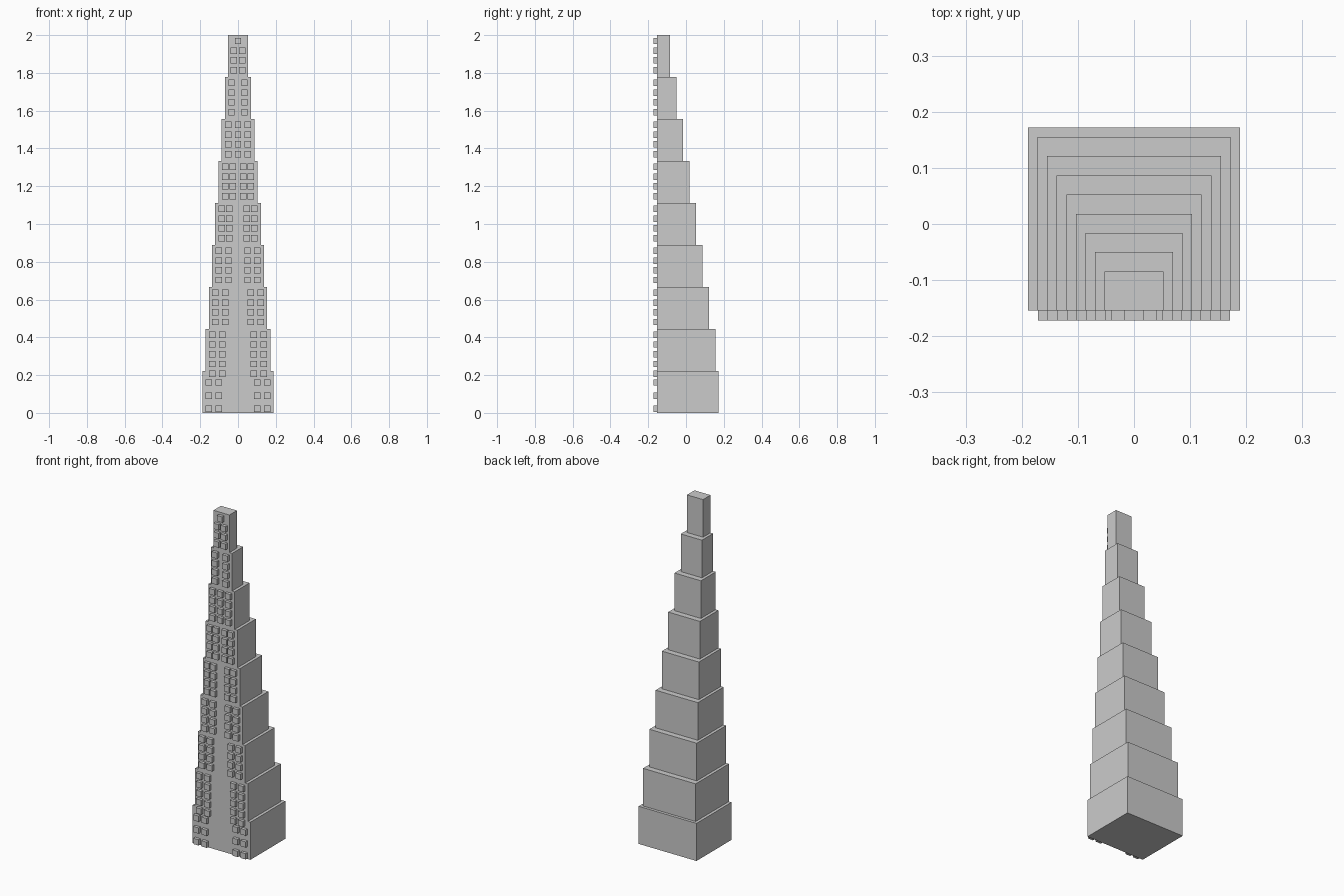
import bpy
import bmesh
from mathutils import Matrix, Vector

if "Cube" in bpy.data.objects:
    bpy.data.objects.remove(bpy.data.objects["Cube"])

stone = bpy.data.materials.new("grey stone")
stone.use_nodes = True
colour = (0.6, 0.6, 0.6, 1)
stone.diffuse_color = colour
stone.node_tree.nodes["Principled BSDF"].inputs["Base Color"].default_value = colour

TIERS = 9
TIER_H = 2 / TIERS
STEP = 0.0171          # narrowing of each side per tier
FRONT = -0.154         # shared flush front wall
WINDOW = 0.034         # window block width and height
DEPTH = 0.018          # how far windows stand out
ROW = 0.0515           # vertical window spacing


def add_box(bm, low, high):
    low, high = Vector(low), Vector(high)
    size = high - low
    matrix = Matrix.Translation((low + high) / 2) @ Matrix.Diagonal((*size, 1))
    bmesh.ops.create_cube(bm, size=1, matrix=matrix)


def finish(bm, name):
    mesh = bpy.data.meshes.new(name)
    bm.to_mesh(mesh)
    bm.free()
    mesh.materials.append(stone)
    obj = bpy.data.objects.new(name, mesh)
    bpy.context.collection.objects.link(obj)


def window_columns(i):
    """Mirrored column centres for a tier."""
    outer = 0.154 - STEP * i
    if i < 4:
        half = [outer, outer - 0.0525]
    elif i < 6:
        half = [outer, outer - 0.04]
    elif i == 6:
        return [-outer, 0, outer]
    elif i == 7:
        half = [outer]
    else:
        half = [0.023]
    return [s * x for x in half for s in (-1, 1)]


for i in range(TIERS):
    # Stepped tower block, flush at the front
    half_width = 0.189 - STEP * i
    back = 0.172 if i == 0 else 0.155 - 2 * STEP * (i - 1)
    bm = bmesh.new()
    add_box(bm, (-half_width, FRONT, i * TIER_H), (half_width, back, (i + 1) * TIER_H))
    finish(bm, f"tower_tier_{i + 1}")

    # Projecting window blocks
    top = (i + 1) * TIER_H - 0.031
    rows = [top - ROW * r for r in range(5 if i == 1 else 4)]
    if i == 0:
        rows = [0.021, 0.091, 0.161]
    bm = bmesh.new()
    for r, z in enumerate(rows):
        single = i == TIERS - 1 and r == 0
        for x in [0] if single else window_columns(i):
            h = WINDOW / 2
            add_box(bm, (x - h, FRONT - DEPTH, z - h), (x + h, FRONT, z + h))
    finish(bm, f"tier_{i + 1}_windows")
